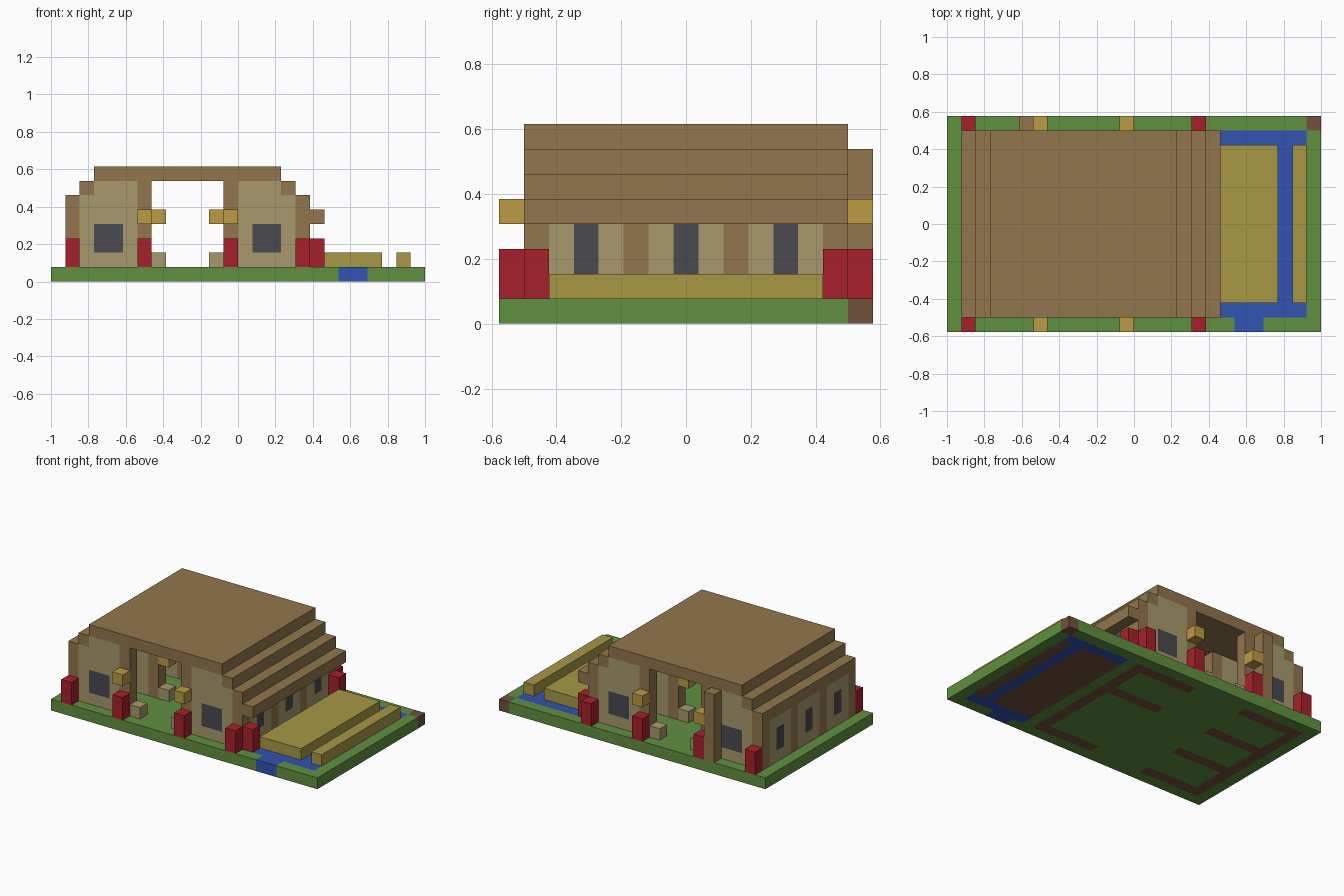
import bpy
import bmesh
from mathutils import Vector

if "Cube" in bpy.data.objects:
    bpy.data.objects.remove(bpy.data.objects["Cube"])

# The model sits on a block grid of 26 x 15 x 8 cells
U = 2 / 26
ORIGIN = Vector((-1, -7.5 * U, 0))

PALETTE = {
    "grass_green": (97, 144, 65),
    "timber_brown": (145, 118, 77),
    "plaster_tan": (168, 154, 109),
    "glass_grey": (74, 74, 80),
    "bush_red": (167, 32, 44),
    "lamp_gold": (187, 155, 66),
    "crop_olive": (168, 152, 70),
    "water_blue": (50, 83, 177),
    "soil_brown": (115, 81, 60),
}
NAMES = list(PALETTE)
GRASS, TIMBER, PLASTER, GLASS, BUSH, LAMP, CROP, WATER, SOIL = range(len(NAMES))


def linear(c):
    c /= 255
    return c / 12.92 if c <= 0.04045 else ((c + 0.055) / 1.055) ** 2.4


MATERIALS = []
for mat_name, rgb in PALETTE.items():
    mat = bpy.data.materials.new(mat_name)
    mat.use_nodes = True
    colour = (*[linear(c) for c in rgb], 1)
    mat.diffuse_color = colour
    bsdf = next(n for n in mat.node_tree.nodes if n.type == "BSDF_PRINCIPLED")
    bsdf.inputs["Base Color"].default_value = colour
    bsdf.inputs["Roughness"].default_value = 0.9
    MATERIALS.append(mat)


def block(name, xs, ys, zs, paint):
    """Box over inclusive cell ranges; paint is a colour or a rule of (i, j, k)."""
    ranges = (xs, ys, zs)
    lo = Vector([r[0] for r in ranges])
    hi = Vector([r[1] + 1 for r in ranges])
    bm = bmesh.new()
    bmesh.ops.create_cube(bm, size=1)
    for v in bm.verts:
        v.co = Vector([lo[a] if v.co[a] < 0 else hi[a] for a in range(3)])
    if callable(paint):
        # cut the box along cell borders, then colour each face by its cell
        for axis in range(3):
            normal = Vector([float(a == axis) for a in range(3)])
            for cut in range(ranges[axis][0] + 1, ranges[axis][1] + 1):
                geom = bm.verts[:] + bm.edges[:] + bm.faces[:]
                bmesh.ops.bisect_plane(bm, geom=geom, plane_co=normal * cut, plane_no=normal)
    bm.normal_update()
    used = []
    for f in bm.faces:
        colour = paint
        if callable(paint):
            p = f.calc_center_median() - f.normal * 0.5
            colour = paint(int(p.x), int(p.y), int(p.z))
        if colour not in used:
            used.append(colour)
        f.material_index = used.index(colour)
    for v in bm.verts:
        v.co = ORIGIN + v.co * U
    mesh = bpy.data.meshes.new(name)
    bm.to_mesh(mesh)
    bm.free()
    for colour in used:
        mesh.materials.append(MATERIALS[colour])
    obj = bpy.data.objects.new(name, mesh)
    bpy.context.scene.collection.objects.link(obj)
    return obj


def mirrored(xs, flip):
    """Mirror a cell range across the middle of the house."""
    return (18 - xs[1], 18 - xs[0]) if flip else xs


# Colour rules
def ground_rule(i, j, k):
    if (i, j) == (25, 14):
        return SOIL
    if j == 0 and i in (20, 21):
        return WATER
    if 19 <= i <= 24 and 1 <= j <= 13:
        return WATER if j in (1, 13) or i == 23 else SOIL
    in_wing = 1 <= i <= 6 or 12 <= i <= 17
    rows = (1, 5, 9, 13) if i < 9 else (1, 9, 13)
    if 1 <= j <= 13 and (i in (1, 17) or in_wing and j in rows):
        return SOIL
    return GRASS


def side_rule(i, j, k):
    if k == 5 or j in (1, 5, 9, 13):
        return TIMBER
    return GLASS if j in (3, 7, 11) and k in (2, 3) else PLASTER


def facade_rule(i, j, k):
    i = min(i, 18 - i)
    if i == 6 or (i, k) == (2, 6):
        return TIMBER
    return GLASS if i in (3, 4) and k in (2, 3) else PLASTER


def partition_rule(i, j, k):
    i = min(i, 18 - i)
    return TIMBER if i == 6 or (i, k) == (2, 6) else PLASTER


# Ground slab with water channels and soil
block("ground", (0, 25), (0, 14), (0, 0), ground_rule)

# Crop beds
block("wide_crop_bed", (19, 22), (2, 12), (1, 1), CROP)
block("narrow_crop_bed", (24, 24), (2, 12), (1, 1), CROP)

# Roof plate, lower eave and back post
block("roof_top", (3, 15), (1, 13), (7, 7), TIMBER)
block("roof_eave", (18, 18), (1, 13), (4, 4), TIMBER)
block("back_post", (5, 5), (14, 14), (1, 6), TIMBER)

for flip, side in ((False, "right"), (True, "left")):
    # Side wall with its roof step, and the step above it
    block(f"{side}_side_wall", mirrored((1, 1), flip), (1, 13), (1, 5), side_rule)
    block(f"{side}_roof_step", mirrored((2, 2), flip), (2, 12), (6, 6), TIMBER)

    # Room dividers with footstools and lamps at their ends
    end = mirrored((7, 7), flip)
    dividers = (9,) if flip else (5, 9)
    for j in dividers:
        block(f"{side}_divider_{j}", mirrored((2, 6), flip), (j, j), (1, 6), partition_rule)
        block(f"{side}_divider_lamp_{j}", end, (j, j), (4, 4), LAMP)
    for j in (1, *dividers, 13):
        block(f"{side}_step_{j}", end, (j, j), (1, 1), PLASTER)

    # Front and back facades with bushes and lamps outside
    for place, wall, outside in (("front", 1, 0), ("back", 13, 14)):
        tag = f"{side}_{place}"
        block(f"{tag}_facade", mirrored((2, 6), flip), (wall, wall), (1, 6), facade_rule)
        for label, i in (("corner", 1), ("door", 6)):
            block(f"{tag}_{label}_bush", mirrored((i, i), flip), (outside, outside), (1, 2), BUSH)
        block(f"{tag}_lamp", mirrored((6, 6), flip), (outside, outside), (4, 4), LAMP)

# Bushes under the eave
for place, j in (("front", 1), ("back", 13)):
    block(f"{place}_eave_bush", (18, 18), (j, j), (1, 2), BUSH)
